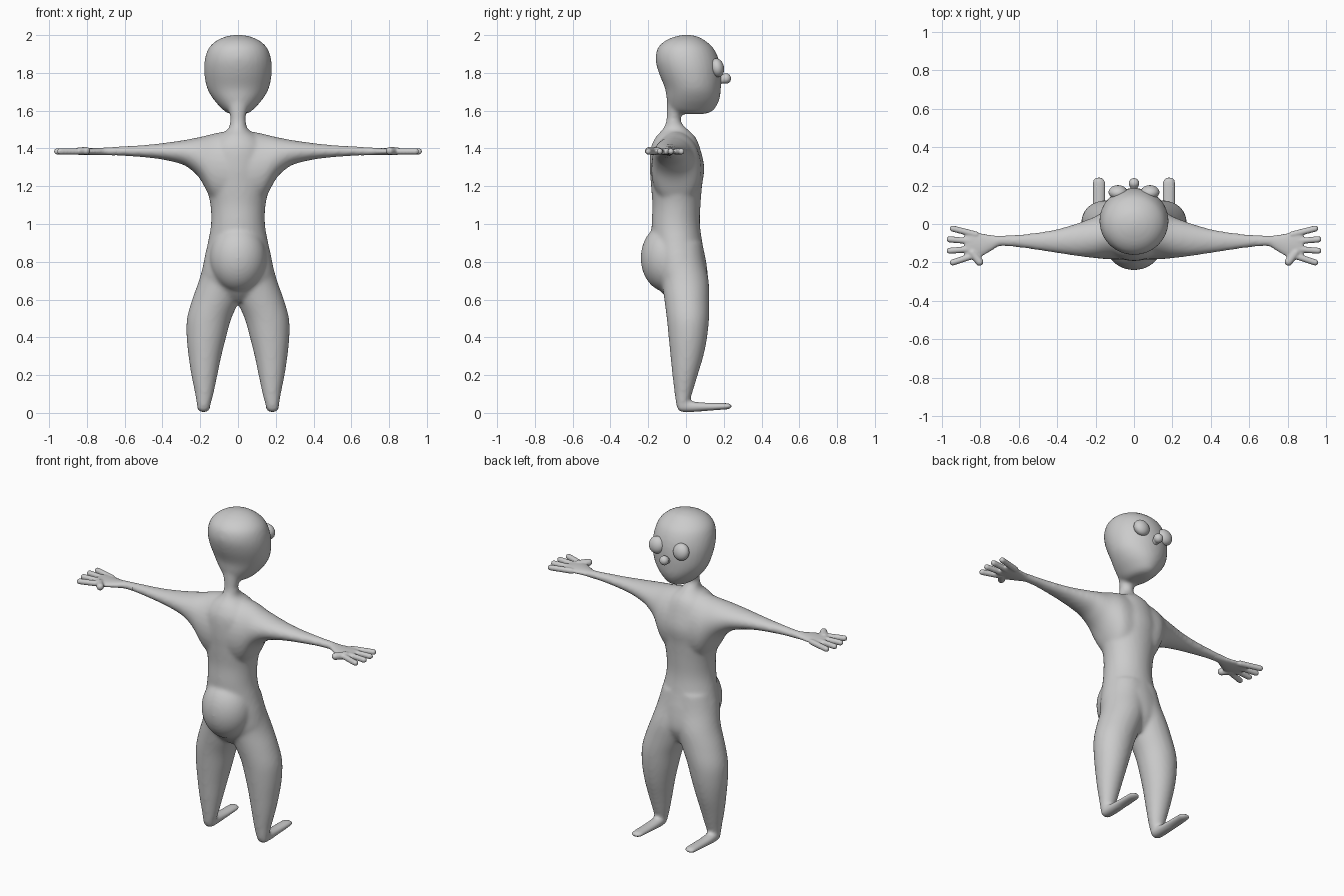
import bpy, bmesh, math
from mathutils import Vector, Matrix

# axis order for a loft: (station, first extent, second extent)
AXES = {'z': (2, 0, 1), 'x': (0, 1, 2), 'y': (1, 0, 2)}


def catmull(p, steps=4):
    out = []
    for i in range(len(p) - 1):
        a, b, c, d = p[max(i - 1, 0)], p[i], p[i + 1], p[min(i + 2, len(p) - 1)]
        for s in range(steps):
            t = s / steps
            out.append([0.5 * (2 * q + (r - o) * t + (2 * o - 5 * q + 4 * r - u) * t * t
                               + (3 * q - o - 3 * r + u) * t ** 3)
                        for o, q, r, u in zip(a, b, c, d)])
    return out + [list(p[-1])]


def loft(bm, axis, stations, side=1, n=32):
    """Closed loft of ellipses; station = (t, min a, max a, min b, max b)."""
    rings = []
    k, ka, kb = AXES[axis]
    for t, a0, a1, b0, b1 in catmull(stations):
        ring = []
        for i in range(n):
            w = 2 * math.pi * i / n
            v = Vector()
            v[k] = t
            v[ka] = (a0 + a1) / 2 + (a1 - a0) / 2 * math.cos(w)
            v[kb] = (b0 + b1) / 2 + (b1 - b0) / 2 * math.sin(w)
            v.x *= side
            ring.append(bm.verts.new(v))
        rings.append(ring)
    faces = [bm.faces.new(rings[0]), bm.faces.new(rings[-1])]
    for r, s in zip(rings, rings[1:]):
        for i in range(n):
            j = (i + 1) % n
            faces.append(bm.faces.new((r[i], r[j], s[j], s[i])))
    bmesh.ops.recalc_face_normals(bm, faces=faces)


def ball(bm, centre, radii, tilt=0):
    m = Matrix.Translation(centre) @ Matrix.Rotation(tilt, 4, 'X') @ Matrix.Diagonal((*radii, 1))
    bmesh.ops.create_uvsphere(bm, u_segments=32, v_segments=20, radius=1, matrix=m)


def capsule(bm, p, q, r):
    p, q = Vector(p), Vector(q)
    d = q - p
    m = Matrix.Translation((p + q) / 2) @ d.to_track_quat('Z', 'Y').to_matrix().to_4x4()
    bmesh.ops.create_cone(bm, cap_ends=True, segments=20, radius1=r, radius2=r,
                          depth=d.length, matrix=m)
    ball(bm, p, (r, r, r))
    ball(bm, q, (r, r, r))


def finish(bm, name, voxel=0, smooth=0):
    me = bpy.data.meshes.new(name)
    for f in bm.faces:
        f.smooth = True
    bm.to_mesh(me)
    bm.free()
    ob = bpy.data.objects.new(name, me)
    bpy.context.collection.objects.link(ob)
    if voxel:
        m = ob.modifiers.new("blend", 'REMESH')
        m.mode = 'VOXEL'
        m.voxel_size = voxel
        m.use_smooth_shade = True
        m = ob.modifiers.new("soften", 'SMOOTH')
        m.factor = 0.5
        m.iterations = smooth


# body: torso and neck
body = bmesh.new()
torso = [(.59, .05, -.08, .07), (.64, .13, -.13, .1), (.7, .19, -.16, .117), (.8, .182, -.175, .107),
         (.9, .16, -.18, .087), (1.0, .143, -.182, .074), (1.1, .146, -.178, .077),
         (1.2, .166, -.185, .085), (1.3, .17, -.192, .097), (1.4, .16, -.187, .075),
         (1.46, .115, -.16, .05), (1.5, .055, -.125, .01), (1.54, .042, -.106, -.026),
         (1.58, .043, -.102, -.022), (1.64, .06, -.1, 0)]
loft(body, 'z', [(z, -x, x, a, b) for z, x, a, b in torso])
ball(body, (0, -.1, .82), (.15, .14, .18))

# head
head = [(1.582, .04, -.03, .09), (1.59, .06, -.06, .125), (1.61, .085, -.09, .152),
        (1.66, .13, -.102, .177), (1.72, .164, -.112, .185), (1.8, .179, -.144, .186),
        (1.87, .176, -.161, .174), (1.93, .156, -.15, .146), (1.97, .115, -.11, .102),
        (1.993, .062, -.055, .06), (2.001, .015, -.012, .018)]
loft(body, 'z', [(z, -x, x, a, b) for z, x, a, b in head])

# legs, feet and arms on both sides
leg = [(.005, .165, .2, -.03, .0), (.02, .152, .212, -.045, .01), (.05, .143, .219, -.053, .017),
       (.1, .13, .227, -.06, .032), (.2, .109, .247, -.072, .062), (.3, .088, .262, -.082, .092),
       (.4, .063, .272, -.092, .112), (.5, .035, .27, -.102, .122), (.6, -.01, .243, -.115, .123),
       (.7, -.05, .207, -.13, .12), (.8, -.08, .18, -.15, .1), (.9, -.08, .155, -.15, .085)]
foot = [(-.045, .165, .2, .02, .04), (-.03, .15, .215, .006, .06), (.02, .147, .218, .003, .062),
        (.1, .147, .218, .009, .055), (.19, .147, .218, .016, .053), (.225, .149, .216, .019, .051),
        (.243, .16, .205, .026, .045)]
arm = [(.0, -.185, .085, 1.1, 1.49), (.08, -.185, .083, 1.09, 1.488), (.14, -.183, .075, 1.13, 1.476),
       (.2, -.178, .04, 1.237, 1.461), (.25, -.172, .02, 1.288, 1.451), (.3, -.166, .002, 1.317, 1.442),
       (.4, -.151, -.027, 1.341, 1.428), (.5, -.136, -.044, 1.353, 1.418),
       (.6, -.122, -.055, 1.36, 1.412), (.7, -.113, -.061, 1.364, 1.406)]
for s in (1, -1):
    loft(body, 'z', leg, s)
    loft(body, 'y', foot, s)
    loft(body, 'x', arm, s)
finish(body, "body", .01, 10)

# hands with four fingers and a thumb
palm = [(.64, -.116, -.06, 1.363, 1.408), (.7, -.115, -.061, 1.364, 1.405),
        (.74, -.138, -.058, 1.365, 1.402), (.8, -.172, -.047, 1.366, 1.401),
        (.85, -.18, -.035, 1.368, 1.4), (.88, -.165, -.055, 1.371, 1.397)]
fingers = [((.82, -.055), (.942, -.024)), ((.84, -.09), (.958, -.08)),
           ((.84, -.13), (.958, -.139)), ((.82, -.16), (.942, -.2))]
for s, side in ((1, "right"), (-1, "left")):
    hand = bmesh.new()
    loft(hand, 'x', palm, s)
    for p, q in fingers:
        capsule(hand, (p[0] * s, p[1], 1.384), (q[0] * s, q[1], 1.384), .0165)
    capsule(hand, (.84 * s, -.15, 1.386), (.803 * s, -.197, 1.387), .021)
    finish(hand, side + "_hand", .006, 4)

    # eyes
    eye = bmesh.new()
    ball(eye, (.083 * s, .165, 1.827), (.049, .036, .05), math.radians(12))
    finish(eye, side + "_eye")

# nose
nose = bmesh.new()
ball(nose, (0, .212, 1.77), (.028, .027, .028))
capsule(nose, (0, .16, 1.755), (0, .205, 1.767), .02)
finish(nose, "nose", .005, 4)
